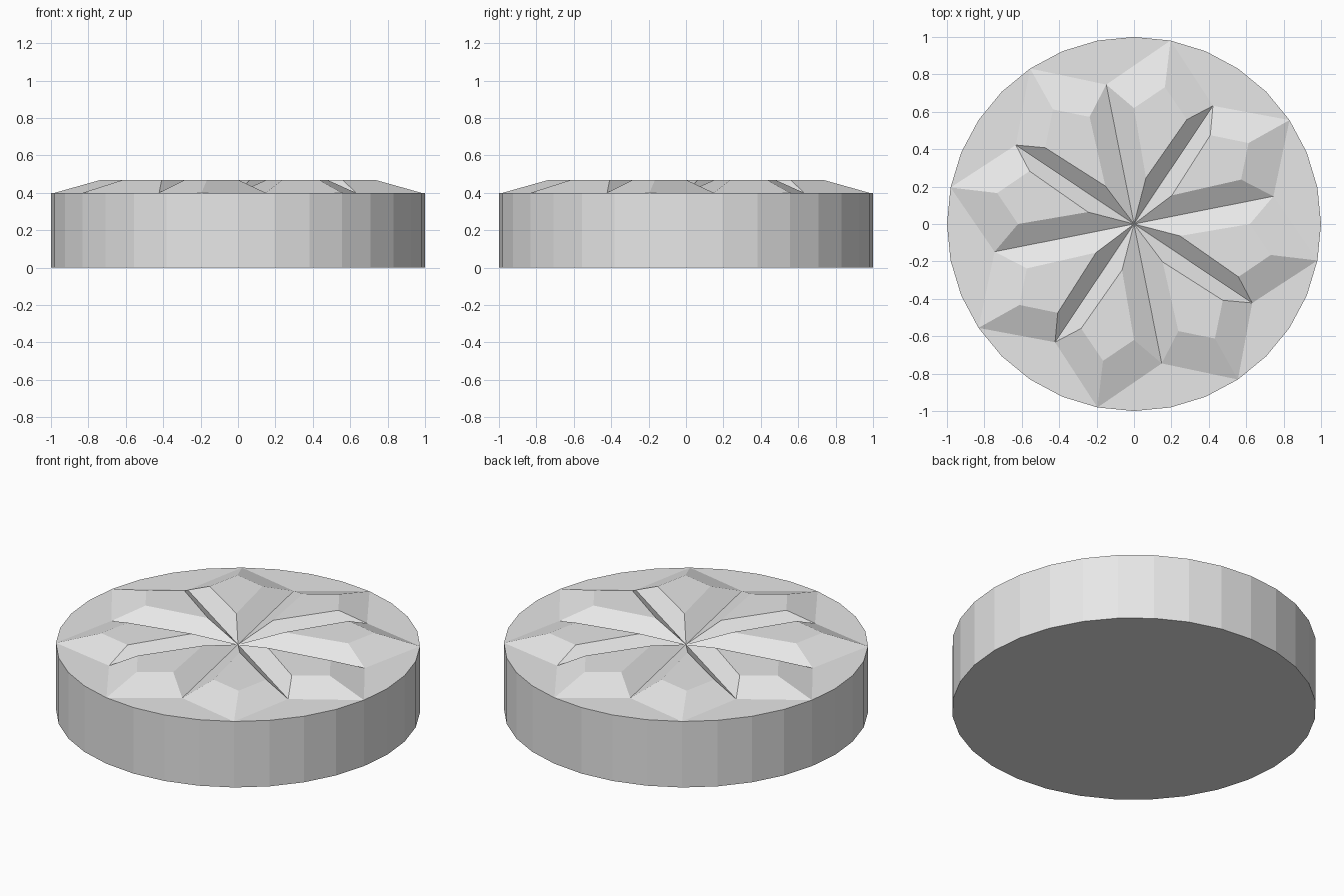
import bpy, bmesh
from math import cos, sin, radians

old = bpy.data.objects.get("Cube")
if old:
    bpy.data.objects.remove(old, do_unlink=True)

BASE_Z, TOP_Z = 0.4, 0.47

grey = bpy.data.materials.new("light_grey")
grey.use_nodes = True
grey.diffuse_color = (0.8, 0.8, 0.8, 1)
grey.node_tree.nodes["Principled BSDF"].inputs["Base Color"].default_value = (0.8, 0.8, 0.8, 1)


def finish(bm, name):
    mesh = bpy.data.meshes.new(name)
    bm.to_mesh(mesh)
    bm.free()
    mesh.materials.append(grey)
    obj = bpy.data.objects.new(name, mesh)
    bpy.context.collection.objects.link(obj)
    return obj


def polar(bm, radius, degrees, z):
    a = radians(degrees)
    return bm.verts.new((radius * cos(a), radius * sin(a), z))


# Round base with 32 flat sides
bm = bmesh.new()
sides = 32
rings = [[polar(bm, 1, 360 * i / sides, z) for i in range(sides)] for z in (0, BASE_Z)]
bm.faces.new(rings[0][::-1])
bm.faces.new(rings[1])
for i in range(sides):
    j = (i + 1) % sides
    bm.faces.new((rings[0][i], rings[0][j], rings[1][j], rings[1][i]))
finish(bm, "round_base")

# Raised petals: alternate ones are mirrored, so the grooves alternate wide and narrow
OUTLINE = ((0, 0), (0.76, -22.5), (1, 0), (0.76, 22.5))
PLATEAU = ((0.254, -3.3), (0.626, -15.6), (0.75, -1.5), (0.62, 11.25))
bm = bmesh.new()
for k in range(8):
    axis = 33.75 + 45 * k
    side = 1 if k % 2 else -1
    low = [polar(bm, r, axis + side * a, BASE_Z) for r, a in OUTLINE]
    high = [polar(bm, r, axis + side * a, TOP_Z) for r, a in PLATEAU]
    faces = [high] + [[low[i], low[(i + 1) % 4], high[(i + 1) % 4], high[i]] for i in range(4)]
    for f in faces:
        bm.faces.new(f if side > 0 else f[::-1])
bmesh.ops.remove_doubles(bm, verts=bm.verts, dist=0.0001)
finish(bm, "star_petals")
